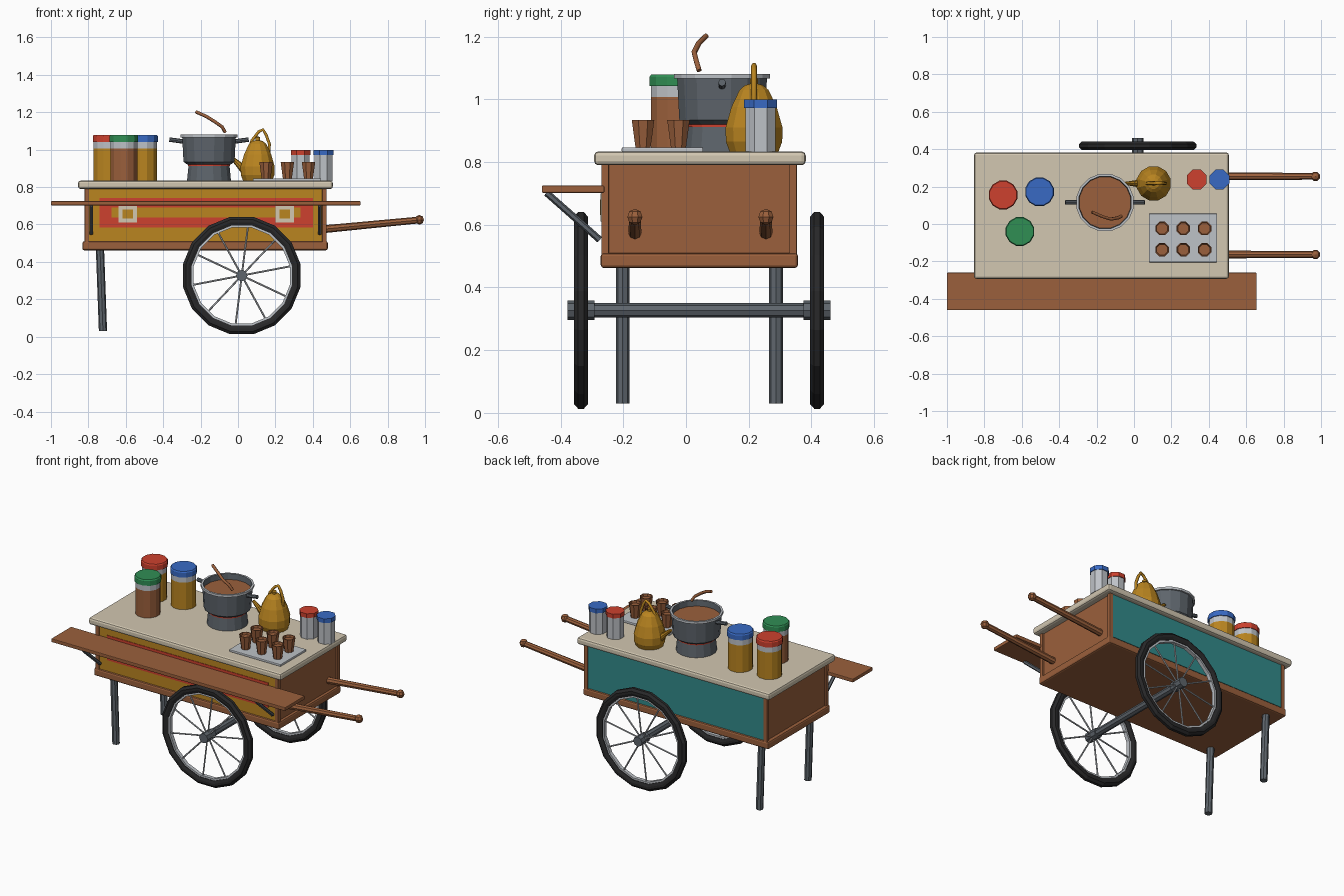
import bpy, bmesh, math
from mathutils import Vector, Matrix

if "Cube" in bpy.data.objects:
    bpy.data.objects.remove(bpy.data.objects["Cube"])

PALETTE = {
    "wood": (155, 96, 60), "cream": (210, 199, 177), "gold": (186, 133, 32),
    "red": (205, 65, 46), "blue": (56, 106, 196), "green": (48, 142, 84),
    "teal": (50, 138, 138), "black": (40, 40, 41), "dark metal": (94, 101, 108),
    "light metal": (190, 194, 199),
}


def linear(c):
    c /= 255
    return c / 12.92 if c <= 0.04045 else ((c + 0.055) / 1.055) ** 2.4


MATS = {}
for name, rgb in PALETTE.items():
    MATS[name] = bpy.data.materials.new(name)
    MATS[name].diffuse_color = (*[linear(c) for c in rgb], 1)


def finish(name, bm, *colours):
    bmesh.ops.recalc_face_normals(bm, faces=bm.faces)
    me = bpy.data.meshes.new(name)
    bm.to_mesh(me)
    bm.free()
    for c in colours:
        me.materials.append(MATS[c])
    ob = bpy.data.objects.new(name, me)
    bpy.context.collection.objects.link(ob)
    return ob


def box(name, colour, x, y, z, bevel=0):
    """Box from (min, max) ranges."""
    bm = bmesh.new()
    bmesh.ops.create_cube(bm, size=1)
    for v in bm.verts:
        v.co = [(a + b) / 2 + (b - a) * c for (a, b), c in zip((x, y, z), v.co)]
    if bevel:
        bmesh.ops.bevel(bm, geom=bm.edges[:], offset=bevel, segments=2,
                        profile=0.5, affect='EDGES')
    return finish(name, bm, colour)


def lathe(name, profile, at, sides, colours, bands=None, axis='Z', closed=False):
    """Spin (radius, height) points round an axis; bands gives a colour index per step."""
    bm = bmesh.new()
    rings = []
    for r, h in profile:
        if r == 0:
            rings.append([bm.verts.new((0, 0, h))] * sides)
        else:
            rings.append([bm.verts.new((r * math.cos(a), r * math.sin(a), h))
                          for a in [math.tau * (i + 0.5) / sides for i in range(sides)]])
    pairs = list(zip(rings, rings[1:])) + ([(rings[-1], rings[0])] if closed else [])
    for k, (lo, hi) in enumerate(pairs):
        for i in range(sides):
            j = (i + 1) % sides
            corners = list(dict.fromkeys([lo[i], lo[j], hi[j], hi[i]]))
            if len(corners) > 2:
                bm.faces.new(corners).material_index = bands[k] if bands else 0
    if axis == 'Y':
        bm.transform(Matrix.Rotation(math.pi / 2, 4, 'X'))
    bm.transform(Matrix.Translation(at))
    return finish(name, bm, *colours)


def rod(name, colour, a, b, r, sides=8, r2=None):
    """Straight bar between two points."""
    a, b = Vector(a), Vector(b)
    d = b - a
    bm = bmesh.new()
    bmesh.ops.create_cone(bm, cap_ends=True, segments=sides, radius1=r,
                          radius2=r if r2 is None else r2, depth=d.length)
    bm.transform(Matrix.Translation((a + b) / 2) @ d.to_track_quat('Z', 'Y').to_matrix().to_4x4())
    return finish(name, bm, colour)


def tube(name, colour, points, r):
    """Bent round bar through points."""
    cu = bpy.data.curves.new(name, 'CURVE')
    cu.dimensions = '3D'
    cu.bevel_depth = r
    cu.bevel_resolution = 1
    cu.use_fill_caps = True
    sp = cu.splines.new('POLY')
    sp.points.add(len(points) - 1)
    for p, co in zip(sp.points, points):
        p.co = (*co, 1)
    cu.materials.append(MATS[colour])
    ob = bpy.data.objects.new(name, cu)
    bpy.context.collection.objects.link(ob)
    return ob


# Cart body, corner posts, bottom rail and worktop
box("body", "wood", (-0.81, 0.463), (-0.26, 0.345), (0.5, 0.8))
for i, x in enumerate((-0.82, 0.45)):
    for j, y in enumerate((-0.27, 0.33)):
        box(f"corner_post_{i}{j}", "wood", (x, x + 0.024), (y, y + 0.024), (0.5, 0.8), 0.003)
box("bottom_rail", "wood", (-0.832, 0.48), (-0.272, 0.357), (0.462, 0.51), 0.01)
box("worktop", "cream", (-0.855, 0.507), (-0.293, 0.382), (0.79, 0.834), 0.013)

# Painted front and back panels
box("back_panel", "teal", (-0.796, 0.45), (0.343, 0.35), (0.512, 0.792))
box("front_panel", "gold", (-0.796, 0.45), (-0.265, -0.257), (0.512, 0.792))
box("front_red_band", "red", (-0.74, 0.40), (-0.268, -0.262), (0.583, 0.742))
box("front_gold_band", "gold", (-0.675, 0.335), (-0.270, -0.265), (0.638, 0.69))
for i, x in enumerate((-0.59, 0.25)):
    box(f"square_border_{i}", "cream", (x - 0.05, x + 0.05), (-0.273, -0.266), (0.61, 0.70))
    box(f"square_centre_{i}", "gold", (x - 0.028, x + 0.028), (-0.275, -0.270), (0.632, 0.68))

# Serving shelf and its struts
box("shelf", "wood", (-1.0, 0.655), (-0.46, -0.26), (0.702, 0.725), 0.004)
for i, x in enumerate((-0.785, 0.437)):
    rod(f"shelf_strut_{i}", "dark metal", (x, -0.275, 0.552), (x, -0.445, 0.702), 0.011, 6)

# Legs and push handles
for i, y in enumerate((-0.202, 0.287)):
    rod(f"leg_{i}", "dark metal", (-0.722, y, 0.03), (-0.738, y, 0.47), 0.022)
for i, y in enumerate((-0.163, 0.255)):
    rod(f"handle_{i}", "wood", (0.45, y, 0.574), (0.97, y, 0.624), 0.021, 8, 0.018)
    lathe(f"handle_knob_{i}", [(0, -0.026), (0.019, -0.018), (0.026, 0), (0.019, 0.018), (0, 0.026)],
          (0.97, y, 0.625), 8, ["wood"])

# Wheels and axle
WX, WZ = 0.02, 0.327
rod("axle", "dark metal", (WX, -0.37, WZ), (WX, 0.45, WZ), 0.023)
for n, y in (("front", -0.335), ("back", 0.418)):
    lathe(f"{n}_tyre", [(0.273, -0.015), (0.29, -0.022), (0.305, -0.022), (0.32, -0.009),
                        (0.32, 0.009), (0.305, 0.022), (0.29, 0.022), (0.273, 0.015)],
          (WX, y, WZ), 16, ["black"], axis='Y', closed=True)
    lathe(f"{n}_rim", [(0.262, -0.012), (0.276, -0.012), (0.276, 0.012), (0.262, 0.012)],
          (WX, y, WZ), 16, ["light metal"], axis='Y', closed=True)
    rod(f"{n}_hub", "dark metal", (WX, y - 0.043, WZ), (WX, y + 0.043, WZ), 0.031)
    for k in range(10):
        a = math.tau * (k + 0.3) / 10
        c, s = math.cos(a), math.sin(a)
        rod(f"{n}_spoke_{k}", "light metal", (WX + 0.02 * c, y, WZ + 0.02 * s),
            (WX + 0.268 * c, y, WZ + 0.268 * s), 0.005, 6)

# Large canisters and small jars: body, collar and coloured lid
T = 0.832
for lid, body, x, y in (("red", "gold", -0.70, 0.155), ("blue", "gold", -0.505, 0.172),
                        ("green", "wood", -0.61, -0.04)):
    lathe(f"{lid}_canister", [(0, T), (0.074, T), (0.074, 1.007), (0.074, 1.042), (0.079, 1.042),
                              (0.079, 1.072), (0.074, 1.079), (0, 1.079)],
          (x, y, 0), 12, [body, "light metal", lid], [0, 0, 1, 2, 2, 2, 2])
for lid, x in (("red", 0.335), ("blue", 0.457)):
    lathe(f"{lid}_jar", [(0, T), (0.052, T), (0.052, 0.972), (0.057, 0.972), (0.057, 0.999), (0, 0.999)],
          (x, 0.238, 0), 8, ["light metal", lid], [0, 0, 1, 1, 1])

# Cooking pot on its burner, with contents, lugs and ladle
PX, PY = -0.155, 0.115
lathe("burner", [(0, T), (0.12, T), (0.112, 0.912), (0.115, 0.912), (0.115, 0.92), (0, 0.92)],
      (PX, PY, 0), 16, ["dark metal", "red"], [0, 0, 1, 1, 1])
lathe("pot", [(0, 0.92), (0.118, 0.92), (0.139, 0.935), (0.146, 1.066), (0.156, 1.066), (0.156, 1.081),
              (0.143, 1.081), (0.140, 1.045), (0, 1.045)],
      (PX, PY, 0), 16, ["dark metal", "light metal", "wood"], [0, 0, 0, 1, 1, 1, 0, 2])
for s in (-1, 1):
    rod(f"pot_lug_{'left' if s < 0 else 'right'}", "dark metal",
        (PX + s * 0.14, PY, 1.044), (PX + s * 0.212, PY, 1.054), 0.012)
tube("ladle", "wood", [(-0.068, 0.042, 1.092), (-0.085, 0.033, 1.122), (-0.125, 0.026, 1.15),
                       (-0.17, 0.04, 1.178), (-0.225, 0.064, 1.202)], 0.009)

# Kettle with spout and loop handle
KX, KY = 0.105, 0.217
lathe("kettle", [(0, T), (0.08, T), (0.093, 0.865), (0.094, 0.91), (0.075, 0.975), (0.048, 1.03),
                 (0.03, 1.045), (0.012, 1.05), (0.014, 1.066), (0, 1.072)],
      (KX, KY, 0), 12, ["gold"])
rod("kettle_spout_base", "gold", (0.04, KY, 0.885), (-0.005, KY, 0.93), 0.024, 8, 0.015)
rod("kettle_spout_tip", "gold", (-0.005, KY, 0.93), (-0.045, KY, 0.965), 0.015, 8, 0.009)
tube("kettle_handle", "gold", [(0.055, KY, 0.99), (0.075, KY, 1.05), (0.11, KY, 1.095), (0.133, KY, 1.108),
                               (0.15, KY, 1.08), (0.168, KY, 1.03), (0.165, KY, 0.98)], 0.009)

# Tray of cups
box("tray", "light metal", (0.08, 0.445), (-0.205, 0.055), (T, 0.847), 0.004)
for i, x in enumerate((0.15, 0.264, 0.377)):
    for j, y in enumerate((-0.137, -0.024)):
        lathe(f"cup_{i}{j}", [(0, 0.846), (0.026, 0.846), (0.039, 0.935), (0.034, 0.935), (0.031, 0.92), (0, 0.92)],
              (x, y, 0), 8, ["wood"])

for m in bpy.data.materials:
    if m.users and not m.is_grease_pencil:
        m.use_nodes = True
        m.node_tree.nodes["Principled BSDF"].inputs["Base Color"].default_value = m.diffuse_color
